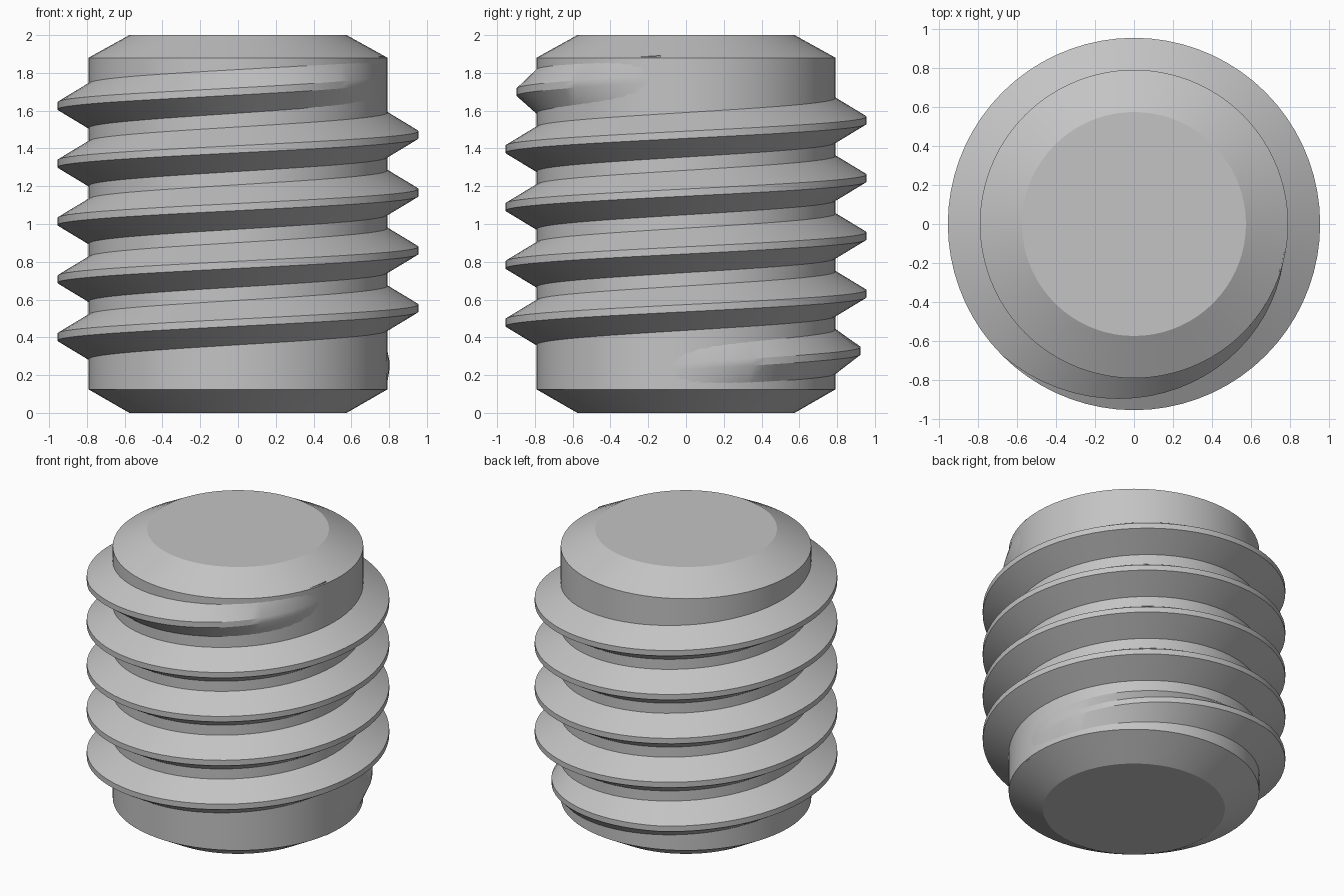
import bpy
import bmesh
from math import radians, cos, sin

if "Cube" in bpy.data.objects:
    bpy.data.objects.remove(bpy.data.objects["Cube"], do_unlink=True)

STEP = 5                      # degrees per segment
ROOT, CREST = 0.785, 0.956    # thread radii
PITCH = 0.306
START, END = -10, 1790        # thread sweep in degrees
RAMP = 125                    # run-in and run-out in degrees

steel = bpy.data.materials.new("plain grey")
steel.use_nodes = True
GREY = (0.55, 0.55, 0.55, 1)
steel.diffuse_color = GREY
steel.node_tree.nodes["Principled BSDF"].inputs["Base Color"].default_value = GREY


def polar(radius, degrees, z):
    a = radians(degrees)
    return (radius * cos(a), radius * sin(a), z)


def loft(name, rings):
    """Skin a list of closed rings, cap both ends and smooth it."""
    bm = bmesh.new()
    loops = [[bm.verts.new(p) for p in ring] for ring in rings]
    n = len(rings[0])
    for a, b in zip(loops, loops[1:]):
        for i in range(n):
            j = (i + 1) % n
            bm.faces.new((a[i], a[j], b[j], b[i]))
    bm.faces.new(loops[0])
    bm.faces.new(loops[-1])
    bmesh.ops.recalc_face_normals(bm, faces=bm.faces)
    mesh = bpy.data.meshes.new(name)
    bm.to_mesh(mesh)
    bm.free()
    mesh.materials.append(steel)
    obj = bpy.data.objects.new(name, mesh)
    bpy.context.collection.objects.link(obj)
    bpy.ops.object.select_all(action="DESELECT")
    obj.select_set(True)
    bpy.context.view_layer.objects.active = obj
    bpy.ops.object.shade_smooth_by_angle(angle=radians(25))
    return obj


# Core cylinder with chamfered ends
core_profile = [(0.575, 0), (0.792, 0.125), (0.792, 1.88), (0.575, 2)]
loft("core", [[polar(r, d, z) for d in range(0, 360, STEP)]
              for r, z in core_profile])

# Helical thread: trapezoid section whose height fades at both ends
thread_rings = []
for d in range(START, END + 1, STEP):
    height = min(1, (d - START) / RAMP, (END - d) / RAMP)
    tip = ROOT + (CREST - ROOT) * height
    z = 0.325 + PITCH * (d - 90) / 360
    section = [(ROOT, -0.122), (tip, -0.019), (tip, 0.019), (ROOT, 0.122)]
    thread_rings.append([polar(r, d, z + dz) for r, dz in section])
loft("thread", thread_rings)
